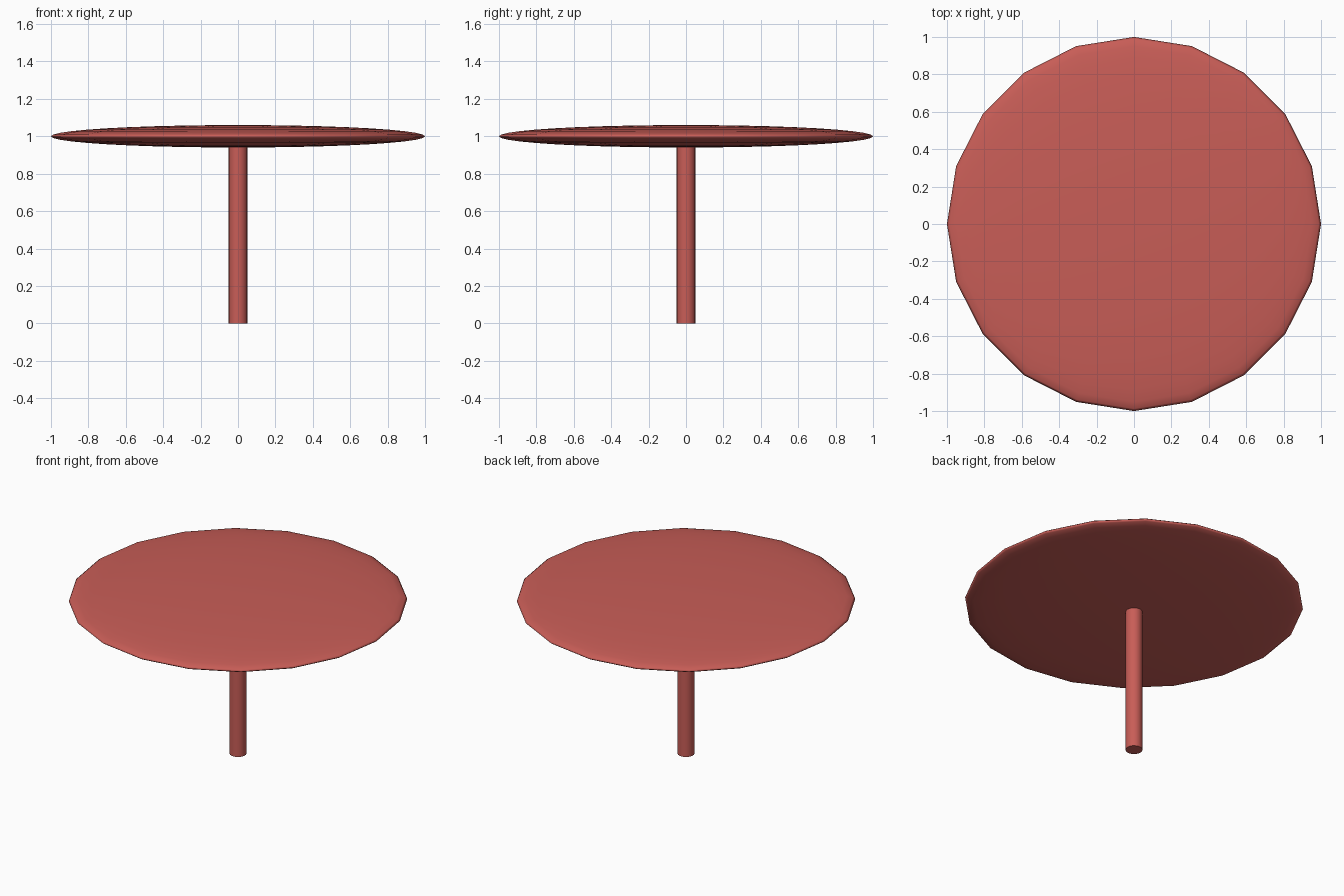
import bpy

if "Cube" in bpy.data.objects:
    bpy.data.objects.remove(bpy.data.objects["Cube"])

red = bpy.data.materials.new("red")
red.diffuse_color = (0.58, 0.11, 0.095, 1)
red.use_nodes = True
red.node_tree.nodes["Principled BSDF"].inputs["Base Color"].default_value = red.diffuse_color


def finish(name, angle):
    ob = bpy.context.object
    ob.name = name
    ob.data.materials.append(red)
    bpy.ops.object.transform_apply(location=False, rotation=False, scale=True)
    bpy.ops.object.shade_smooth_by_angle(angle=angle)
    return ob


# Canopy: flattened 20-sided sphere
bpy.ops.mesh.primitive_uv_sphere_add(segments=20, ring_count=20, radius=1, location=(0, 0, 1))
bpy.context.object.scale = (1, 1, 0.06)
finish("canopy", 3.14)

# Pole: slim cylinder running up into the canopy
bpy.ops.mesh.primitive_cylinder_add(vertices=20, radius=0.05, depth=1, location=(0, 0, 0.5))
finish("pole", 0.6)
